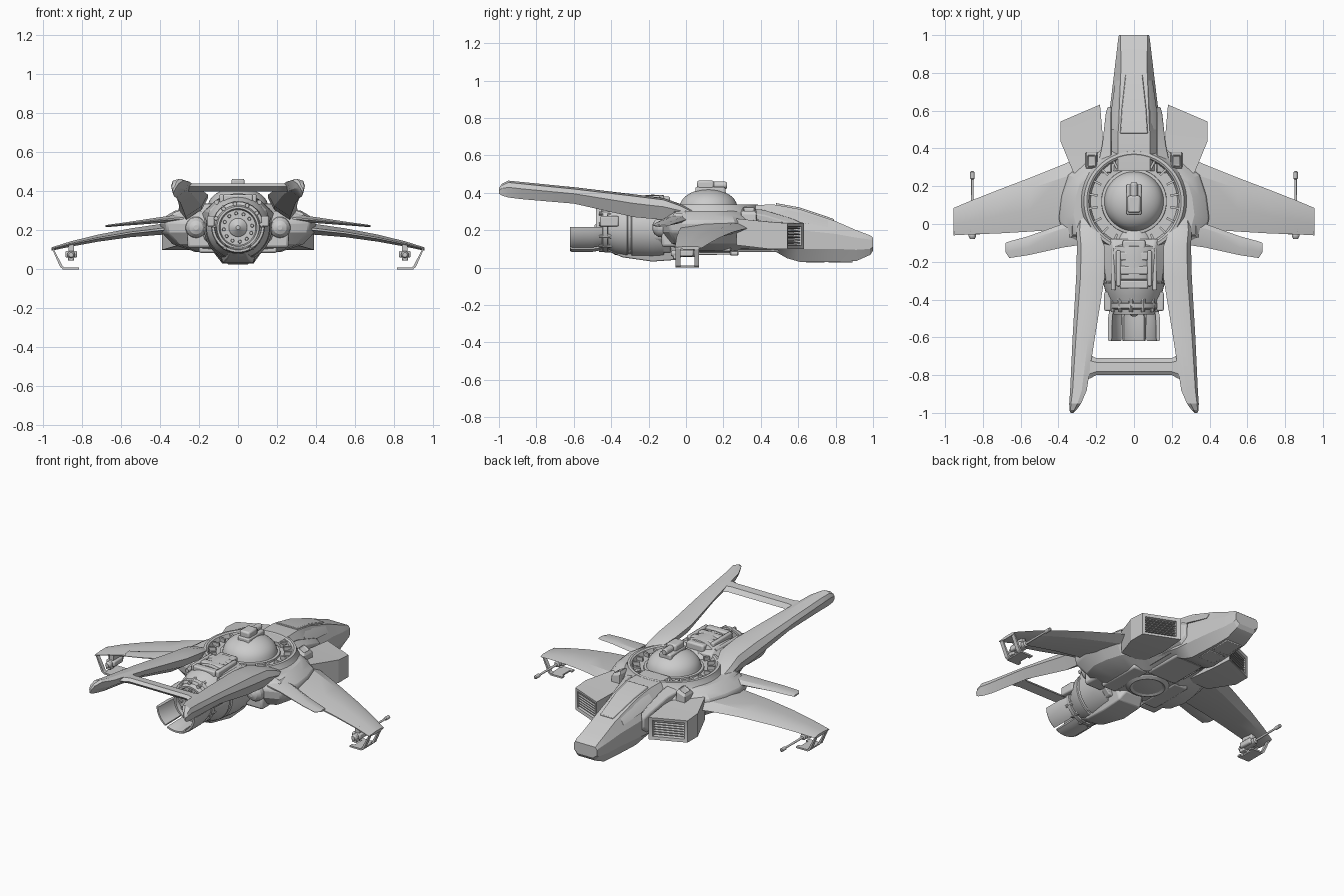
import bpy, bmesh
from math import sin, cos, pi, radians


def loft(name, rings, mirror=False, bevel=0):
    """Skin a list of equal-length point rings and cap both ends."""
    bm = bmesh.new()
    vs = [[bm.verts.new(p) for p in r] for r in rings]
    n = len(rings[0])
    for a, b in zip(vs, vs[1:]):
        for i in range(n):
            j = (i + 1) % n
            bm.faces.new((a[i], a[j], b[j], b[i]))
    bm.faces.new(vs[0][::-1])
    bm.faces.new(vs[-1])
    bmesh.ops.recalc_face_normals(bm, faces=bm.faces)
    me = bpy.data.meshes.new(name)
    bm.to_mesh(me)
    bm.free()
    ob = bpy.data.objects.new(name, me)
    bpy.context.collection.objects.link(ob)
    if bevel:
        m = ob.modifiers.new("bevel", 'BEVEL')
        m.width, m.segments = bevel, 2
        m.limit_method, m.angle_limit = 'ANGLE', radians(35)
    if mirror:
        ob.modifiers.new("mirror", 'MIRROR')
    return ob


def box(name, x, y, z, mirror=False, bevel=0.004):
    """Box from (min, max) ranges."""
    ring = lambda h: [(x[0], y[0], h), (x[1], y[0], h), (x[1], y[1], h), (x[0], y[1], h)]
    return loft(name, [ring(z[0]), ring(z[1])], mirror, bevel)


def lathe(name, axis, centre, profile, n=48, mirror=False):
    """Round body along y or z; centre is (x,z) or (x,y); profile is (position, radius)."""
    rings = []
    for t, r in profile:
        c = [(centre[0] + r * cos(2 * pi * i / n), centre[1] + r * sin(2 * pi * i / n)) for i in range(n)]
        rings.append([(u, t, v) if axis == 'Y' else (u, v, t) for u, v in c])
    return loft(name, rings, mirror)


def sym(half):
    """Close a right-hand half outline with its left-hand reflection."""
    return half + [(-p[0],) + tuple(p[1:]) for p in reversed(half)]


# nose and cockpit: y, top width, top z, side width, upper z, lower z, bottom width, bottom z
nose = [(1.0, .07, .16, .08, .145, .11, .055, .09), (.985, .072, .172, .083, .15, .1, .06, .068),
        (.91, .07, .2, .092, .16, .095, .065, .035), (.80, .07, .248, .105, .18, .1, .07, .03),
        (.61, .078, .312, .128, .2, .1, .08, .03), (.54, .08, .325, .135, .22, .1, .085, .05),
        (.47, .085, .337, .14, .25, .11, .085, .09), (.28, .085, .333, .15, .26, .12, .09, .09)]
loft("nose", [sym([(a, y, b), (c, y, d), (c, y, e), (f, y, g)]) for y, a, b, c, d, e, f, g in nose])
canopy = [(.79, .05, .252), (.61, .07, .313), (.48, .078, .337)]
loft("canopy", [sym([(w - .008, y, z + .008), (w, y, z - .015)]) for y, w, z in canopy], bevel=.003)
loft("canopy_side_glass", [[(w, y, z0), (w + .006, y, z0 - .005), (v + .006, y, z1), (v - .01, y, z1)]
     for y, w, z0, v, z1 in [(.76, .072, .255, .092, .215), (.62, .078, .3, .112, .24), (.5, .085, .32, .121, .27)]], True)
box("nose_tip_port", (-.055, .055), (.99, 1.0), (.105, .14), bevel=.003)
for y0, y1 in [(.64, .74), (.76, .89)]:
    box("chin_plate", (-.055, .055), (y0, y1), (.026, .05))
# cheek armour beside the cockpit
loft("cheek_armour", [[(.12, y, t), (w, y, t - .03), (w, y, b + .03), (.12, y, b)] for y, w, b, t in
     [(.62, .14, .13, .24), (.58, .15, .1, .26), (.42, .168, .1, .31), (.27, .2, .1, .33)]], True, .006)

# main hull: one outline stacked at several heights
hull = [(.15, .42), (.25, .34), (.35, .26), (.385, .15), (.40, .03), (.37, -.09), (.28, -.125), (.16, -.15)]
levels = [(.55, .09), (.84, .13), (.98, .19), (1, .245), (.9, .28), (.8, .303)]
loft("hull", [sym([(x * s, .12 + (y - .12) * s, z) for x, y in hull]) for s, z in levels], bevel=.012)

# dome ring with a sunken slatted trench, dome and top turret
C = (0, .12)
lathe("dome_ring", 'Z', C, [(.24, .33), (.285, .29), (.315, .272), (.336, .265), (.338, .25), (.332, .24), (.308, .23), (.306, .12)], 64)
for i in range(20):
    a = 2 * pi * (i + .5) / 20
    u, v = (cos(a), sin(a)), (-sin(a), cos(a))
    rect = [(C[0] + u[0] * r + v[0] * s, C[1] + u[1] * r + v[1] * s) for r, s in
            [(.195, -.006), (.238, -.006), (.238, .006), (.195, .006)]]
    loft("ring_slat", [[(x, y, z) for x, y in rect] for z in (.3, .33)])
lathe("dome", 'Z', C, [(.29, .175), (.318, .172), (.32, .157)] +
      [(.32 + .1 * sin(a * pi / 20), .155 * cos(a * pi / 20)) for a in range(1, 10)] + [(.42, .005)], 48)
box("turret_base", (-.04, .04), (.05, .21), (.38, .43), bevel=.008)
box("turret_head", (-.034, .034), (.06, .15), (.42, .465), bevel=.01)
lathe("turret_lens", 'Y', (0, .44), [(.14, .02), (.21, .02), (.22, .015)], 16)
box("dome_hatch", (-.045, .045), (-.02, .04), (.32, .355))

# belly dish and keel plates
lathe("belly_dish", 'Z', C, [(.1, .13), (.085, .12), (.075, .1), (.082, .085), (.076, .03)], 32)
box("belly_plate", (-.1, .1), (.24, .56), (.082, .14), bevel=.01)
box("belly_rail", (.1, .2), (-.05, .24), (.085, .13), True, .01)

# side intakes with recessed slatted mouths: inner x,y, outer x,y, bottom z, top z
intake = [(.20, .575, .365, .50, .125, .212), (.20, .617, .372, .545, .118, .219), (.18, .632, .39, .542, .10, .237),
          (.165, .46, .39, .44, .10, .245), (.165, .27, .32, .27, .12, .262)]
loft("intake", [[(a, b, z), (c, d, z), (c, d, t), (a, b, t)] for a, b, c, d, z, t in intake], True)
for k in range(6):
    z = .128 + k * .0155
    loft("intake_slat", [[(x, y, z), (x, y - .03, z + .006), (x, y - .03, z + .011), (x, y, z + .005)]
         for x, y in [(.195, .612), (.377, .536)]], True)

# shoulder vents on the hull
for x, y, w, l, z in [(.225, .335, .025, .035, .305), (.30, -.03, .035, .035, .295)]:
    loft("shoulder_vent", [[(x - w * s, y - l * s, h), (x + w * s, y - l * s, h - .02), (x + w * s, y + l * s, h - .02),
         (x - w * s, y + l * s, h)] for s, h in [(1.3, z - .07), (1.2, z), (.8, z + .02), (.7, z + .008)]], True, .004)


def wing(name, sections):
    """Aerofoil wing along x: x, leading y, trailing y, z, thickness."""
    loft(name, [[(x, a, z), (x, a + (b - a) * .2, z + t * .5), (x, a + (b - a) * .6, z + t * .5), (x, b, z + t * .1),
                 (x, b, z - t * .1), (x, a + (b - a) * .6, z - t * .5), (x, a + (b - a) * .2, z - t * .5)]
                for x, a, b, z, t in sections], True)


wing("main_wing", [(.28, .355, -.03, .215, .062), (.40, .305, -.03, .205, .055), (.55, .245, -.04, .188, .045),
                   (.72, .18, -.05, .16, .036), (.86, .125, -.055, .13, .027), (.955, .085, -.06, .105, .017)])
wing("rear_winglet", [(.28, .02, -.11, .262, .045), (.38, 0, -.125, .255, .032), (.56, -.065, -.165, .235, .018),
                      (.66, -.092, -.18, .224, .012), (.68, -.1, -.15, .222, .01)])

# wingtip brackets and guns
path = [(.955, .11, .945, .105), (.912, .012, .9, .018), (.895, 0, .89, .01), (.815, 0, .815, .01)]
for y0, y1 in [(-.055, -.03), (.045, .07)]:
    loft("tip_bracket", [[(a, y0, b), (a, y1, b), (c, y1, d), (c, y0, d)] for a, b, c, d in path], True)
box("tip_skid", (.83, .9), (-.05, .065), (0, .01), True, .002)
box("gun_mount", (.84, .87), (-.04, .04), (.08, .135), True)
box("gun_body", (.825, .885), (-.05, .04), (.06, .095), True, .008)
lathe("gun_barrel", 'Y', (.856, .075), [(-.08, .012), (-.065, .02), (.06, .018), (.065, .007), (.235, .006),
      (.24, .011), (.275, .011), (.28, .007)], 12, True)
box("gun_sight", (.84, .872), (-.07, -.03), (.045, .075), True)

# tail booms: y, inner x, outer x, bottom z, top z
boom = [(.06, .22, .29, .25, .295), (-.03, .19, .305, .25, .34), (-.12, .155, .302, .255, .372), (-.28, .155, .306, .27, .392),
        (-.6, .207, .325, .342, .43), (-.88, .25, .338, .366, .458), (-.95, .28, .343, .375, .465),
        (-.985, .305, .342, .385, .448), (-1, .32, .335, .395, .425)]
loft("tail_boom", [[(a, y, t - .008), (a + (b - a) * .3, y, t), (b - (b - a) * .15, y, t - .01), (b, y, t - (t - z) * .4),
     (b - (b - a) * .25, y, z), (a + (b - a) * .2, y, t - (t - z) * .55)] for y, a, b, z, t in boom], True)
bar = [(-.28, .07), (-.235, .064), (-.2, .045), (.2, .045), (.235, .064), (.28, .07)]
loft("tail_crossbar", [[(x, -.755 + w, .41), (x, -.755 + w * .5, .436), (x, -.755 - w * .6, .44), (x, -.755 - w, .425),
     (x, -.755 - w * .4, .40)] for x, w in bar])

# rear spine and engine machinery
loft("rear_spine", [sym([(w * .6, y, t), (w, y, t - .06), (w, y, .16), (w * .6, y, .08)]) for y, w, t in
     [(-.08, .19, .34), (-.15, .17, .365), (-.3, .15, .36), (-.36, .12, .33)]], bevel=.008)
box("spine_frame", (.07, .095), (-.33, -.14), (.34, .385), True, .008)
for y in (-.17, -.245, -.32):
    box("spine_block", (-.075, .075), (y - .022, y + .022), (.34, .385), bevel=.008)
box("spine_hatch", (-.06, .06), (-.135, -.085), (.33, .38), bevel=.01)
lathe("spine_pipe", 'Y', (.11, .345), [(-.35, .012), (-.13, .012)], 12, True)
lathe("engine", 'Y', (0, .215), [(.08, .05), (.04, .08), (-.1, .13), (-.12, .172), (-.18, .175), (-.29, .165), (-.295, .158),
      (-.31, .158), (-.315, .162), (-.38, .146), (-.41, .128), (-.445, .118), (-.48, .108), (-.48, .097), (-.43, .085),
      (-.43, .06), (-.46, .045), (-.49, .01)])
lathe("engine_collar", 'Y', (0, .215), [(-.415, .11), (-.42, .135), (-.445, .132), (-.455, .11)], 32)
for i in range(12):
    a = 2 * pi * i / 12 + .13
    x, z = .122 * cos(a), .215 + .122 * sin(a)
    lathe("collar_bolt", 'Y', (x, z), [(-.465, .01), (-.38, .017)], 10)
    lathe("engine_vane", 'Y', (x * .6, .215 + (z - .215) * .6), [(-.475, .008), (-.42, .012)], 8)
box("collar_bracket", (.12, .158), (-.46, -.36), (.22, .275), True, .008)
loft("engine_keel", [sym([(w, y, .14), (w * .7, y, z)]) for y, w, z in
     [(.0, .08, .085), (-.04, .11, .042), (-.18, .11, .032), (-.34, .08, .055), (-.44, .05, .1)]], bevel=.006)

# exhaust petals around the lower half of the nozzle
for a0, a1 in [(182, 236), (243, 297), (304, 358)]:
    angs = [radians(a0 + (a1 - a0) * k / 8) for k in range(9)]
    loft("exhaust_petal", [[(r * cos(a), y, .222 + r * sin(a)) for r, seq in ((ro, angs), (ri, angs[::-1])) for a in seq]
         for y, ro, ri in [(-.43, .125, .108), (-.5, .138, .115), (-.61, .138, .118), (-.62, .133, .122)]])

# rounded side pods at the back of the hull
lathe("side_pod", 'Y', (.215, .215), [(.1, .05), (-.12, .055), (-.15, .05), (-.17, .035), (-.18, .012)], 24, True)
box("pod_strut", (.14, .26), (-.13, .05), (.11, .2), True, .015)

# smooth shading with crisp edges
for ob in bpy.context.scene.objects:
    ob.select_set(True)
    bpy.context.view_layer.objects.active = ob
bpy.ops.object.shade_smooth_by_angle(angle=radians(22))
